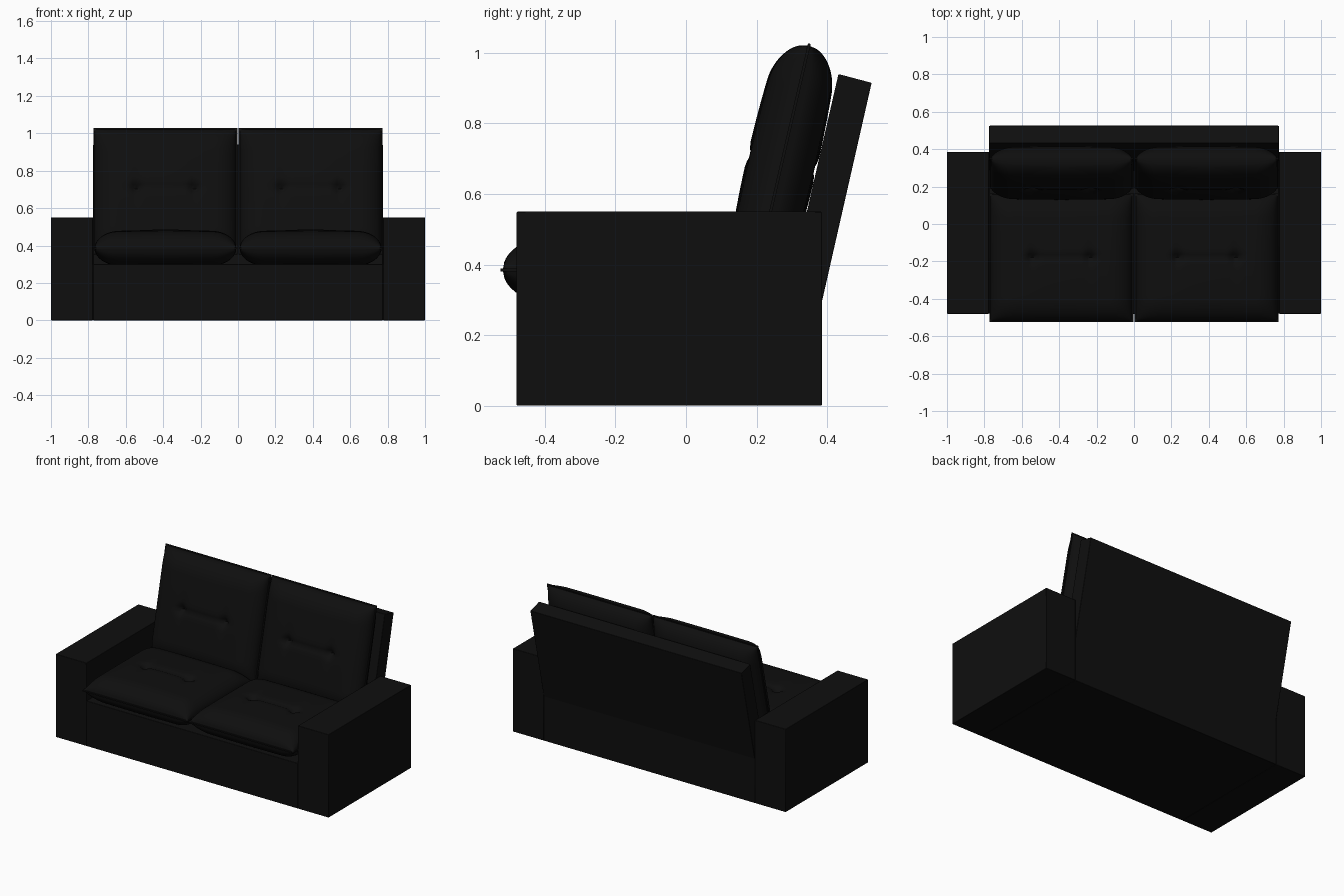
import bpy, bmesh, math
from mathutils import Matrix, Vector

if "Cube" in bpy.data.objects:
    bpy.data.objects.remove(bpy.data.objects["Cube"])

leather = bpy.data.materials.new("black_leather")
leather.diffuse_color = (0.0045, 0.0045, 0.0045, 1)
leather.use_nodes = True
leather.node_tree.nodes["Principled BSDF"].inputs["Base Color"].default_value = leather.diffuse_color


def finish(name, bm, bevel=0.0, angle=40):
    bmesh.ops.recalc_face_normals(bm, faces=bm.faces)
    mesh = bpy.data.meshes.new(name)
    bm.to_mesh(mesh)
    bm.free()
    mesh.materials.append(leather)
    ob = bpy.data.objects.new(name, mesh)
    bpy.context.collection.objects.link(ob)
    if bevel:
        mod = ob.modifiers.new("soft_edge", 'BEVEL')
        mod.width = bevel
        mod.segments = 2
    bpy.ops.object.select_all(action='DESELECT')
    bpy.context.view_layer.objects.active = ob
    ob.select_set(True)
    bpy.ops.object.shade_smooth_by_angle(angle=math.radians(angle))
    return ob


def extrude_profile(name, profile, x0, x1, bevel=0.003):
    """Solid from a (y, z) side profile between two x positions."""
    bm = bmesh.new()
    face = bm.faces.new([bm.verts.new((x0, y, z)) for y, z in profile])
    new = bmesh.ops.extrude_face_region(bm, geom=[face])["geom"]
    bmesh.ops.translate(bm, vec=(x1 - x0, 0, 0),
                        verts=[v for v in new if isinstance(v, bmesh.types.BMVert)])
    return finish(name, bm, bevel)


W, L = 0.385, 0.345      # cushion half width and half length
TUFT = 0.155             # button offset from the cushion centre


def shoulder(d, r=0.12):
    t = min(max(d / r, 0), 1)
    return math.sqrt(1 - (1 - t) ** 2)


def cushion_height(x, y):
    """Half thickness: flat piping rim, rounded shoulders, crown, tufts."""
    rim = 0.007
    dx, dy = W - abs(x) - rim, L - abs(y) - rim
    if min(dx, dy) <= 0:
        return 0.004
    crown = 0.080 + 0.016 * (1 - (x / W) ** 2) * (1 - (y / L) ** 2)
    h = 0.004 + crown * shoulder(dx) * shoulder(dy)
    ax = abs(x) - TUFT
    h -= 0.026 * math.exp(-(ax * ax + y * y) / 0.026 ** 2)          # buttons
    over = max(ax, 0)
    h -= 0.010 * math.exp(-(y / 0.016) ** 2 - (over / 0.04) ** 2)   # crease across
    h -= 0.008 * math.exp(-(ax / 0.018) ** 2 - (y / 0.07) ** 2)     # crease along
    return max(h, 0.004)


def cushion(name, matrix, nx=72, ny=64):
    def spread(i, n, half):      # rows packed closer near the edges
        u = i / n
        return half * (2 * (u - 0.7 * math.sin(2 * math.pi * u) / (2 * math.pi)) - 1)
    bm = bmesh.new()
    for side in (1, -1):
        grid = []
        for j in range(ny + 1):
            y = spread(j, ny, L)
            row = []
            for i in range(nx + 1):
                x = spread(i, nx, W)
                row.append(bm.verts.new((x, y, side * cushion_height(x, y))))
            grid.append(row)
        for j in range(ny):
            for i in range(nx):
                q = [grid[j][i], grid[j][i + 1], grid[j + 1][i + 1], grid[j + 1][i]]
                bm.faces.new(q if side > 0 else q[::-1])
    # close the thin piping rim
    bmesh.ops.bridge_loops(bm, edges=[e for e in bm.edges if e.is_boundary])
    bm.transform(matrix)
    return finish(name, bm, angle=60)


# Arms, base and leaning back panel
FRONT, BACK = -0.48, 0.385


def block(z):
    return [(FRONT, 0), (BACK, 0), (BACK, z), (FRONT, z)]


extrude_profile("right_arm", block(0.55), 0.775, 1.0)
extrude_profile("left_arm", block(0.55), -1.0, -0.775)
extrude_profile("base", block(0.30), -0.775, 0.775)
extrude_profile("back_panel", [(0.283, 0.29), (0.384, 0.29), (0.526, 0.915), (0.432, 0.94)],
                -0.774, 0.774)

# Seat and back cushions, two of each; the back pair stands up and leans
tilt = Matrix.Rotation(math.radians(90 - 13), 4, 'X')
for side, label in ((-1, "left"), (1, "right")):
    x = side * 0.388
    cushion(label + "_seat_cushion", Matrix.Translation((x, -0.18, 0.385)))
    cushion(label + "_back_cushion", Matrix.Translation((x, 0.272, 0.69)) @ tilt)
